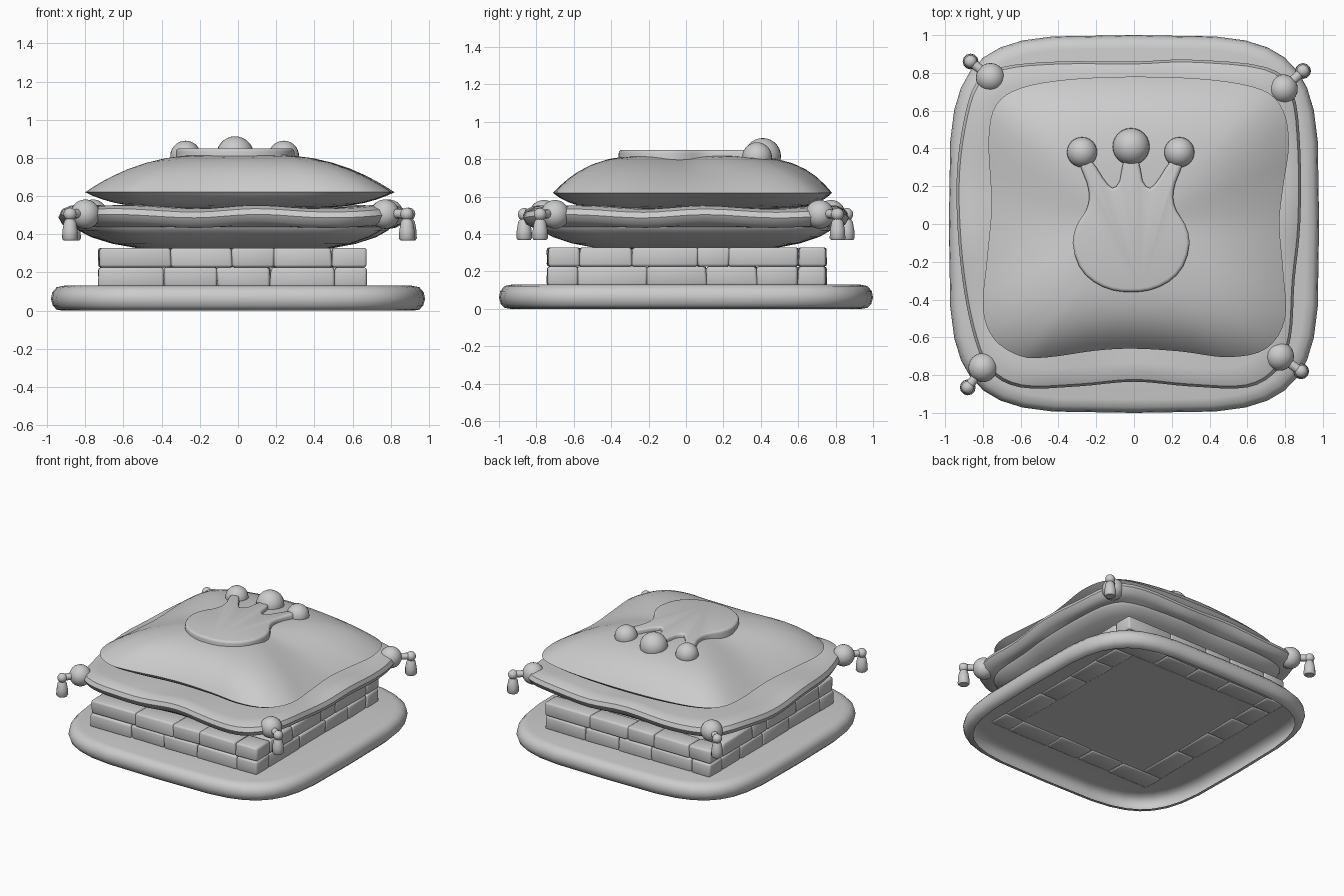
import bpy, bmesh, math, random
from mathutils import Vector, Matrix
from mathutils.geometry import interpolate_bezier

if "Cube" in bpy.data.objects:
    bpy.data.objects.remove(bpy.data.objects["Cube"])

random.seed(4)


def finish(bm, name, angle=40):
    bmesh.ops.recalc_face_normals(bm, faces=bm.faces[:])
    me = bpy.data.meshes.new(name)
    bm.to_mesh(me)
    bm.free()
    ob = bpy.data.objects.new(name, me)
    bpy.context.collection.objects.link(ob)
    bpy.ops.object.select_all(action='DESELECT')
    ob.select_set(True)
    bpy.context.view_layer.objects.active = ob
    bpy.ops.object.shade_smooth_by_angle(angle=math.radians(angle))
    return ob


def smooth_loop(pts, steps=4):
    """Closed smooth loop through the given points."""
    p = [Vector((x, y, 0)) for x, y in pts]
    n, out = len(p), []
    for i in range(n):
        a, b, c, d = p[i - 1], p[i], p[(i + 1) % n], p[(i + 2) % n]
        out += interpolate_bezier(b, b + (c - a) / 6, c - (d - b) / 6, c, steps + 1)[:-1]
    return out


def loft(name, loop, rings, cap_first=False, cap_last=False, angle=40):
    """Stack scaled copies of a loop; a ring height is a number or a function of the angle."""
    bm = bmesh.new()
    rows = []
    for s, z in rings:
        rows.append([bm.verts.new((v.x * s, v.y * s, z(math.atan2(v.y, v.x)) if callable(z) else z))
                     for v in loop])
    n = len(loop)
    for a, b in zip(rows, rows[1:]):
        for i in range(n):
            j = (i + 1) % n
            bm.faces.new((a[i], a[j], b[j], b[i]))
    for row, cap in ((rows[0], cap_first), (rows[-1], cap_last)):
        if cap:
            bm.faces.new(row)
    return finish(bm, name, angle)


# Base slab: rounded square shell, open underneath
base = []
for i in range(36):
    t = 2 * math.pi * i / 36
    c, s = math.cos(t), math.sin(t)
    base.append(Vector((0.98 * math.copysign(abs(c) ** 0.47, c),
                        math.copysign(abs(s) ** 0.47, s), 0)))
loft("base_slab", base, [(0.94, 0), (0.97, 0.005), (0.99, 0.025), (1, 0.06), (0.993, 0.095),
                         (0.97, 0.122), (0.93, 0.13), (0.5, 0.13)], cap_last=True)


# Brick courses
def brick(name, x0, x1, y0, y1, z0, z1):
    bm = bmesh.new()
    bmesh.ops.create_cube(bm, size=1)
    size = Vector((x1 - x0, y1 - y0, z1 - z0))
    mid = Vector((x0 + x1, y0 + y1, z0 + z1)) / 2
    for v in bm.verts:
        v.co = mid + v.co * size
        v.co += Vector([random.uniform(-0.006, 0.006) for _ in range(2)] + [0])
    bmesh.ops.bevel(bm, geom=bm.edges[:], offset=0.014, segments=2, profile=0.5, affect='EDGES')
    finish(bm, name, 50)


courses = [
    (0.122, 0.226, [-0.73, -0.39, -0.11, 0.17, 0.51, 0.67], [-0.58, -0.21, 0.11, 0.38, 0.60]),
    (0.226, 0.328, [-0.73, -0.35, -0.03, 0.19, 0.49, 0.67], [-0.57, -0.29, 0.06, 0.23, 0.60]),
]
for z0, z1, xs, ys in courses:
    for a, b in zip(xs, xs[1:]):
        brick("front_brick", a, b, -0.74, ys[0], z0, z1)
        brick("back_brick", -0.06 - b, -0.06 - a, ys[-1], 0.75, z0, z1)
    for a, b in zip(ys, ys[1:]):
        brick("right_brick", 0.51, 0.67, a, b, z0, z1)
        brick("left_brick", -0.73, -0.57, a, b, z0, z1)

# Lower cushion with a thick wavy brim
lower = smooth_loop([(0.88, 0), (0.88, 0.4), (0.84, 0.7), (0.7, 0.83), (0.3, 0.87), (0, 0.86),
                     (-0.4, 0.86), (-0.7, 0.83), (-0.84, 0.74), (-0.91, 0.5), (-0.94, 0.2),
                     (-0.92, -0.2), (-0.86, -0.55), (-0.77, -0.77), (-0.6, -0.865), (-0.3, -0.86),
                     (0, -0.835), (0.3, -0.86), (0.6, -0.865), (0.76, -0.77), (0.83, -0.6),
                     (0.85, -0.3)])


def wavy(z):
    return lambda t: z + 0.009 * math.sin(8 * t + 0.6)


loft("lower_cushion", lower,
     [(0.3, 0.32), (0.55, 0.325), (0.7, 0.35), (0.82, 0.385), (0.89, 0.42), (0.90, 0.437),
      (0.94, wavy(0.442)), (0.98, wavy(0.46)), (1, wavy(0.495)), (0.985, wavy(0.525)),
      (0.94, wavy(0.542)), (0.88, wavy(0.545)), (0.7, 0.54), (0.3, 0.54)], True, True)

# Upper cushion: domed across, boxier front to back, crisp seam
upper = smooth_loop([(0.77, 0), (0.79, 0.2), (0.82, 0.42), (0.79, 0.6), (0.68, 0.71), (0.4, 0.765),
                     (0, 0.78), (-0.35, 0.765), (-0.6, 0.72), (-0.73, 0.63), (-0.77, 0.45),
                     (-0.755, 0.1), (-0.78, -0.2), (-0.8, -0.45), (-0.74, -0.61), (-0.6, -0.7),
                     (-0.45, -0.705), (-0.2, -0.67), (0, -0.66), (0.25, -0.675), (0.5, -0.705),
                     (0.7, -0.66), (0.8, -0.5), (0.79, -0.25)])


def dome(s):
    return lambda t: 0.62 + 0.2 * (1 - s ** (2.1 + 2.9 * math.sin(t) ** 2))


def belly(s):
    return lambda t: 0.535 + 0.085 * s ** (3.5 + 6 * math.sin(t) ** 2)


steps = [0.05, 0.2, 0.35, 0.5, 0.62, 0.73, 0.82, 0.89, 0.95, 0.98]
loft("upper_cushion", upper, [(s, belly(s)) for s in steps] + [(1, 0.62)] +
     [(s, dome(s)) for s in reversed(steps)], True, True, 60)

# Crown emblem: raised rounded plate, half outline mirrored
half = [(0, -0.36), (0.1, -0.35), (0.2, -0.305), (0.275, -0.225), (0.31, -0.1), (0.285, 0.0),
        (0.24, 0.07), (0.222, 0.14), (0.235, 0.22), (0.275, 0.33), (0.215, 0.34), (0.15, 0.245),
        (0.1, 0.19), (0.06, 0.23), (0.035, 0.35)]
outline = half + [(-x, y) for x, y in reversed(half[1:])]
bm = bmesh.new()
plate = bm.faces.new([bm.verts.new((v.x - 0.015, v.y, 0.77)) for v in smooth_loop(outline, 2)])
top = bmesh.ops.extrude_face_region(bm, geom=[plate])["geom"]
top_verts = [g for g in top if isinstance(g, bmesh.types.BMVert)]
bmesh.ops.translate(bm, verts=top_verts, vec=(0, 0, 0.08))
rim = [e for e in bm.edges if all(v in top_verts for v in e.verts)]
bmesh.ops.bevel(bm, geom=rim, offset=0.018, segments=3, profile=0.5, affect='EDGES')
finish(bm, "crown_plate", 50)


def ball(name, loc, r):
    bm = bmesh.new()
    bmesh.ops.create_uvsphere(bm, u_segments=24, v_segments=14, radius=r,
                              matrix=Matrix.Translation(loc))
    finish(bm, name, 60)


for x, y, z, r in [(-0.275, 0.38, 0.81, 0.08), (-0.015, 0.41, 0.815, 0.098), (0.24, 0.38, 0.81, 0.08)]:
    ball("crown_ball", (x, y, z), r)


# Corner tassels: ball, cord, knob and hanging tuft
def tube(name, a, b, profile):
    """Turned shape from a to b; profile holds (fraction along, radius)."""
    a, b = Vector(a), Vector(b)
    rot = (b - a).to_track_quat('Z', 'Y')
    bm = bmesh.new()
    rows = [[bm.verts.new(a + (b - a) * f + rot @ Vector((r * math.cos(k * math.pi / 6),
             r * math.sin(k * math.pi / 6), 0))) for k in range(12)] for f, r in profile]
    for p, q in zip(rows, rows[1:]):
        for i in range(12):
            bm.faces.new((p[i - 1], p[i], q[i], q[i - 1]))
    bm.faces.new(rows[0])
    bm.faces.new(rows[-1])
    finish(bm, name, 45)


for bx, by, kx, ky in [(-0.76, 0.775, -0.865, 0.86), (0.79, 0.715, 0.895, 0.81),
                       (-0.8, -0.76, -0.88, -0.865), (0.77, -0.7, 0.885, -0.78)]:
    ball("tassel_ball", (bx, by, 0.505), 0.077)
    tube("tassel_cord", (bx, by, 0.51), (kx, ky, 0.505), [(0, 0.024), (1, 0.024)])
    ball("tassel_knob", (kx, ky, 0.505), 0.034)
    tube("tassel_tuft", (kx, ky, 0.51), (kx, ky, 0.368),
         [(0, 0.018), (0.2, 0.02), (0.32, 0.032), (0.65, 0.04), (0.93, 0.042), (1, 0.034)])
